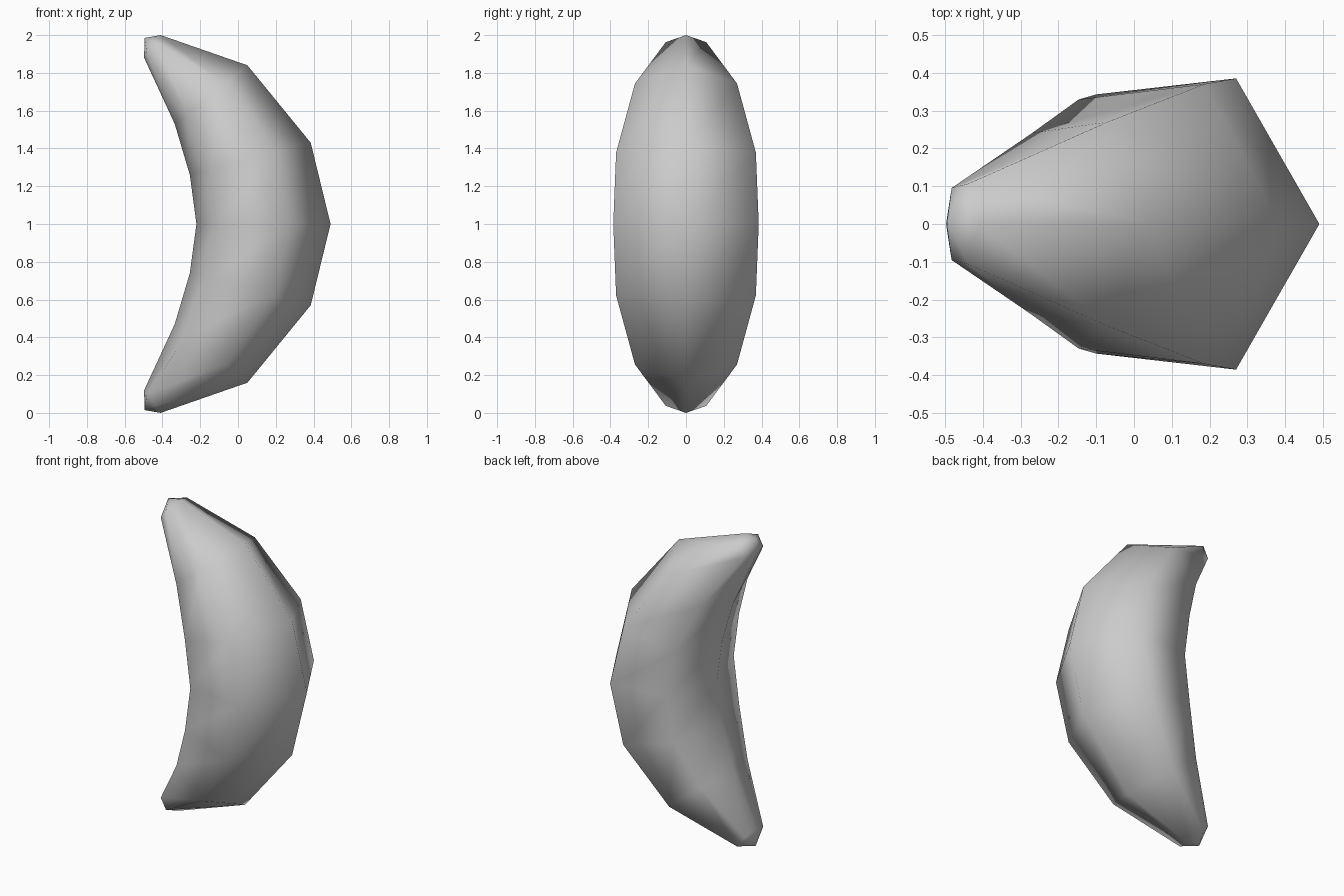
import bpy, bmesh
from mathutils import Vector

cube = bpy.data.objects.get("Cube")
if cube:
    bpy.data.objects.remove(cube, do_unlink=True)

grey = bpy.data.materials.new("light grey")
grey.use_nodes = True
colour = (0.6, 0.6, 0.6, 1)
grey.diffuse_color = colour
grey.node_tree.nodes["Principled BSDF"].inputs["Base Color"].default_value = colour

# Upper rings, middle to tip: outer x, outer z, inner x, inner z, half width
upper = [
    (0.49, 1.0, -0.22, 1.0, 0.385),
    (0.385, 1.43, -0.255, 1.26, 0.37),
    (0.05, 1.84, -0.335, 1.53, 0.27),
    (-0.41, 2.0, -0.497, 1.88, 0.107),
]
lower = [(ox, 2 - oz, ix, 2 - iz, w) for ox, oz, ix, iz, w in upper[:0:-1]]

# Six-sided section: distance from outer ridge to inner ridge, share of half width
section = [(0, 0), (0.31, 1), (0.83, 0.89), (1, 0), (0.83, -0.89), (0.31, -1)]

# Crescent body lofted through the rings
bm = bmesh.new()
rings = []
for ox, oz, ix, iz, width in lower + upper:
    outer, inner = Vector((ox, 0, oz)), Vector((ix, 0, iz))
    rings.append([bm.verts.new(outer.lerp(inner, t) + Vector((0, width * s, 0)))
                  for t, s in section])
count = len(section)
for a, b in zip(rings, rings[1:]):
    for i in range(count):
        j = (i + 1) % count
        bm.faces.new((a[i], a[j], b[j], b[i]))

# Blunt pointed caps at both tips
for ring, z in ((rings[0], 0.015), (rings[-1], 1.985)):
    pole = bm.verts.new((-0.495, 0, z))
    for i in range(count):
        bm.faces.new((ring[i], ring[(i + 1) % count], pole))

bmesh.ops.recalc_face_normals(bm, faces=bm.faces)
for face in bm.faces:
    face.smooth = True
mesh = bpy.data.meshes.new("crescent_body")
bm.to_mesh(mesh)
bm.free()
mesh.materials.append(grey)
body = bpy.data.objects.new("crescent_body", mesh)
bpy.context.collection.objects.link(body)
